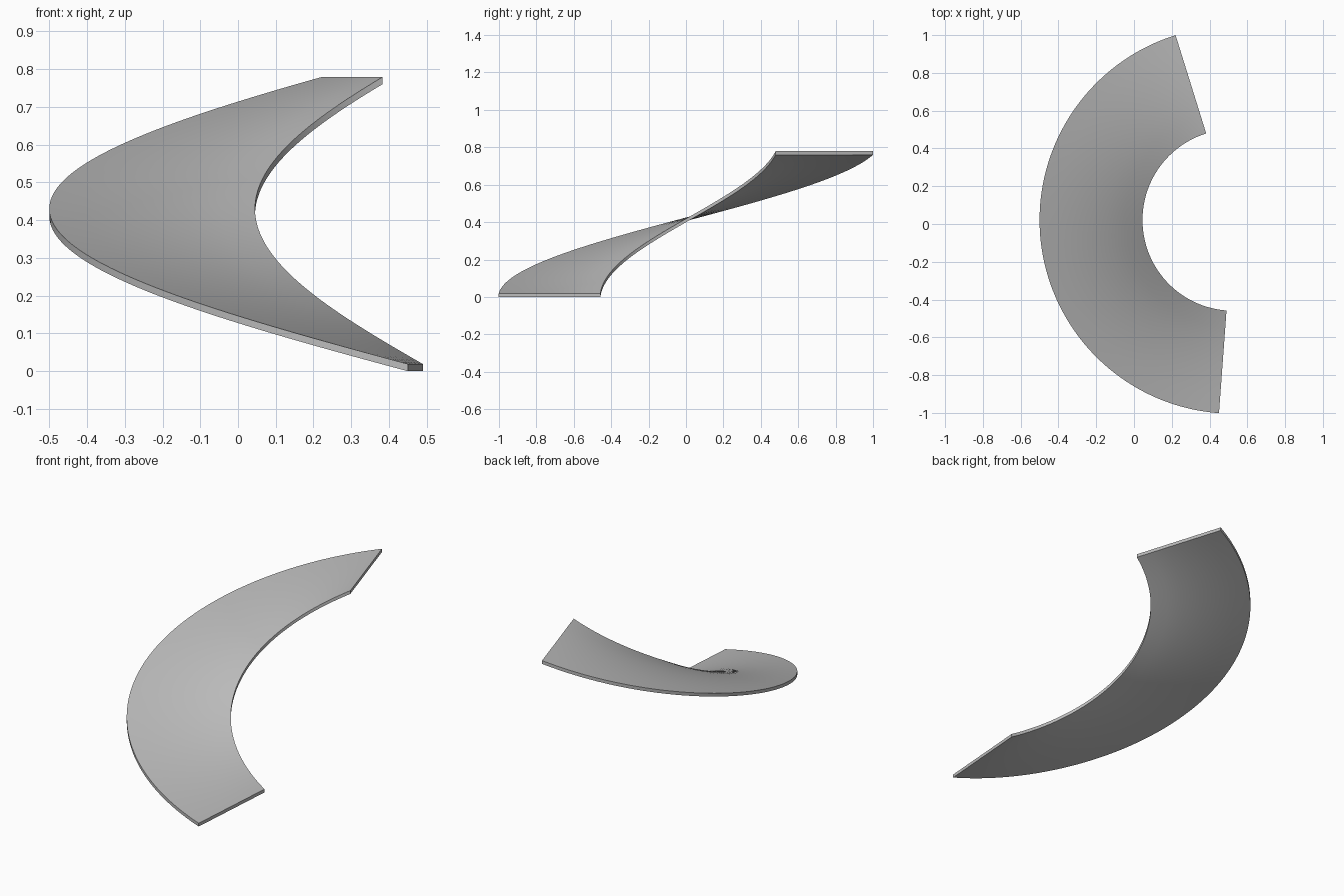
import bpy
import bmesh
from math import radians, cos, sin

cube = bpy.data.objects.get("Cube")
if cube:
    bpy.data.objects.remove(cube, do_unlink=True)

CENTRE = (0.525, 0.021)
INNER, OUTER = 0.48, 1.025
START, END = radians(265.8), radians(107.3)
RISE, THICK = 0.76, 0.019
SEGMENTS, RINGS = 96, 6

# Plain grey material
grey = bpy.data.materials.new("plain grey")
grey.use_nodes = True
colour = (0.5, 0.5, 0.5, 1)
grey.diffuse_color = colour
grey.node_tree.nodes["Principled BSDF"].inputs["Base Color"].default_value = colour

# Flat strip wrapped into a rising helical surface
bm = bmesh.new()
bmesh.ops.create_grid(bm, x_segments=SEGMENTS, y_segments=RINGS, size=0.5)
for v in bm.verts:
    along, across = v.co.x + 0.5, v.co.y + 0.5
    angle = START + (END - START) * along
    radius = INNER + (OUTER - INNER) * across
    v.co = (CENTRE[0] + radius * cos(angle),
            CENTRE[1] + radius * sin(angle),
            RISE * along)

# Vertical thickness, closing the edges and ends
result = bmesh.ops.extrude_face_region(bm, geom=bm.faces[:], use_keep_orig=True)
upper = [g for g in result["geom"] if isinstance(g, bmesh.types.BMVert)]
bmesh.ops.translate(bm, verts=upper, vec=(0, 0, THICK))
bmesh.ops.recalc_face_normals(bm, faces=bm.faces[:])

mesh = bpy.data.meshes.new("curved_ramp")
bm.to_mesh(mesh)
bm.free()
mesh.materials.append(grey)
ramp = bpy.data.objects.new("curved_ramp", mesh)
bpy.context.collection.objects.link(ramp)

# Smooth surface with crisp rims
bpy.ops.object.select_all(action='DESELECT')
ramp.select_set(True)
bpy.context.view_layer.objects.active = ramp
bpy.ops.object.shade_smooth_by_angle(angle=radians(30))
